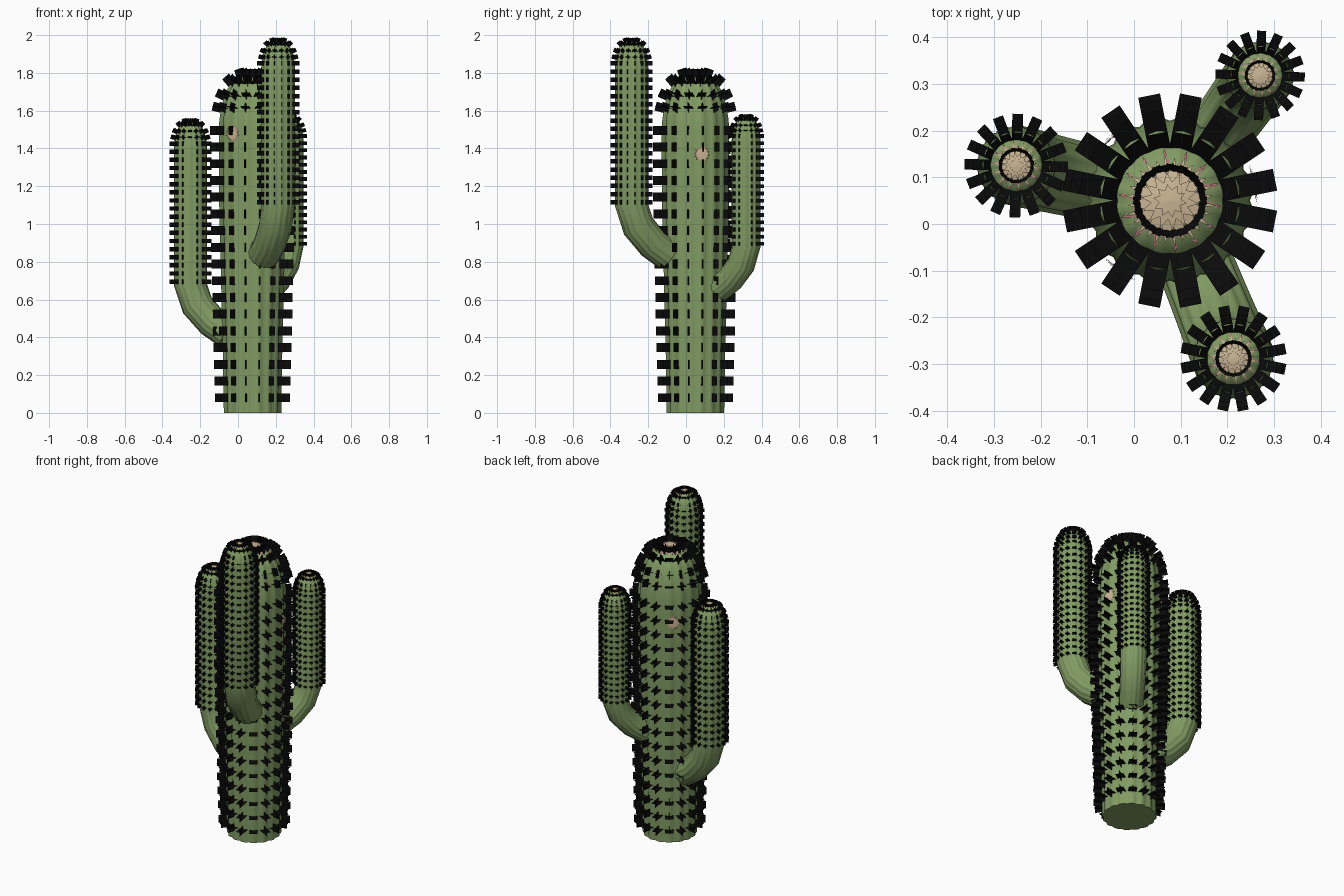
import bpy, bmesh, math
from mathutils import Vector

if "Cube" in bpy.data.objects:
    bpy.data.objects.remove(bpy.data.objects["Cube"])

UP = Vector((0, 0, 1))
RIBS = 16
OFF = math.pi / RIBS
TRUNK = Vector((0.077, 0.05, 0))
# dome profile: depth below tip / R, radius / R
DOME = [(1.6, 1), (1.3, .985), (1.0, .94), (.7, .87), (.45, .78), (.25, .66),
        (.12, .52), (.05, .35), (.01, .15)]


def material(name, col):
    m = bpy.data.materials.new(name)
    m.diffuse_color = (*col, 1)
    m.use_nodes = True
    m.node_tree.nodes["Principled BSDF"].inputs["Base Color"].default_value = m.diffuse_color
    return m


GREEN = material("cactus green", (0.22, 0.33, 0.125))
BLACK = material("spine black", (0.003, 0.003, 0.003))
CREAM = material("petal cream", (0.60, 0.47, 0.30))
PINK = material("petal pink", (0.50, 0.18, 0.20))


def make(name, verts, faces, mats, idx=None, smooth=False):
    me = bpy.data.meshes.new(name)
    me.from_pydata([tuple(v) for v in verts], [], faces)
    for m in mats:
        me.materials.append(m)
    if idx:
        me.polygons.foreach_set("material_index", idx)
    ob = bpy.data.objects.new(name, me)
    bpy.context.collection.objects.link(ob)
    if smooth:
        bm = bmesh.new()
        bm.from_mesh(me)
        bmesh.ops.recalc_face_normals(bm, faces=bm.faces)
        for f in bm.faces:
            f.smooth = len(f.verts) == 4
        bm.to_mesh(me)
        bm.free()
    return ob


def ribbed_body(name, rings, d):
    """Sweep a scalloped section through (point, radius) rings in the plane d / up."""
    n = RIBS * 4
    side = UP.cross(d)
    verts, faces = [], []
    for i, (p, r) in enumerate(rings):
        a, b = rings[max(i - 1, 0)][0], rings[min(i + 1, len(rings) - 1)][0]
        t = (b - a).normalized()
        out = d * t.z - UP * t.dot(d)
        for k in range(n):
            ang = 2 * math.pi * k / n + OFF
            rr = r * (0.94 + 0.06 * abs(math.cos(RIBS / 2 * (ang - OFF))))
            verts.append(p + out * rr * math.cos(ang) + side * rr * math.sin(ang))
    for i in range(len(rings) - 1):
        for k in range(n):
            j = (k + 1) % n
            faces.append((i * n + k, i * n + j, i * n + n + j, i * n + n + k))
    faces.append(tuple(range(n))[::-1])
    faces.append(tuple(range(len(verts) - n, len(verts))))
    make(name, verts, faces, [GREEN], smooth=True)


def spines(name, rows, base, d, R):
    """Two crossed cards per cluster; rows are (height, radius, normal tilt)."""
    verts, faces = [], []
    side = UP.cross(d)
    w = 0.13 * R
    for z, r, tilt in rows:
        for k in range(RIBS):
            ang = 2 * math.pi * k / RIBS + OFF
            o = d * math.cos(ang) + side * math.sin(ang)
            tang = UP.cross(o)
            nor = o * math.cos(tilt) + UP * math.sin(tilt)
            mer = UP * math.cos(tilt) - o * math.sin(tilt)
            p = base + o * r + UP * z
            for ax in (tang, mer):
                c = len(verts)
                lo, hi = p - nor * 0.04 * R, p + nor * 0.26 * R
                verts += [lo - ax * w, lo + ax * w, hi + ax * w, hi - ax * w]
                faces.append((c, c + 1, c + 2, c + 3))
    make(name, verts, faces, [BLACK])


def flower(name, c, nor, R, droop):
    """Tiers of pointed petals: pink below, cream above."""
    nor = nor.normalized()
    u = nor.orthogonal().normalized()
    v = nor.cross(u)
    verts, faces, idx = [], [], []
    # count, length, half width, lift, material, turn
    tiers = [(14, 1.0, .13, .04, 1, 0), (14, .90, .075, .07, 0, 0),
             (14, .82, .12, .10, 0, .5), (14, .55, .10, .16, 0, 0),
             (10, .32, .08, .20, 0, .5)]
    for n, L, w, h, m, turn in tiers:
        for k in range(n):
            a = 2 * math.pi * (k + turn) / n
            e = u * math.cos(a) + v * math.sin(a)
            s = nor.cross(e)
            mid = c + e * .55 * L * R + nor * R * (h - droop * .3 * L * L)
            b = len(verts)
            verts += [c + nor * h * R, mid + s * w * R, c + e * L * R +
                      nor * R * (h - droop * L * L), mid - s * w * R]
            faces.append((b, b + 1, b + 2, b + 3))
            idx.append(m)
    make(name, verts, faces, [CREAM, PINK], idx)


def dome_rows(top, R):
    return [(top - h * R, r * R, t) for h, r, t in
            ((.95, .93, .25), (.60, .83, .45), (.22, .63, .85), (.05, .34, 1.25))]


def dome_rings(base, top, R):
    return [(base + UP * (top - h * R), r * R) for h, r in DOME]


# Trunk, its spines and crown flower
R, top, X = 0.182, 1.785, Vector((1, 0, 0))
prof = [(0, .155), (.3, .160), (.7, .170), (1.1, .180), (1.35, .182)]
ribbed_body("trunk", [(TRUNK + UP * z, r) for z, r in prof] + dome_rings(TRUNK, top, R), X)


def trunk_r(z):
    return min(.182, .154 + .025 * z)


rows = [(.08 + .0885 * i, trunk_r(.08 + .0885 * i), 0) for i in range(17)]
spines("trunk_spines", rows + dome_rows(top, R), TRUNK, X, R)
flower("trunk_crown_flower", TRUNK + UP * top, UP, .112, .32)

# Arms: tip position, radius, height where the elbow ends, top height
arms = {"left_arm": ((-.252, .125), .088, .68, 1.54),
        "front_arm": ((.213, -.288), .090, 1.10, 1.967),
        "back_arm": ((.27, .318), .076, .88, 1.565)}
for name, ((x, y), R, z0, top) in arms.items():
    base = Vector((x, y, 0))
    d = (base - TRUNK).normalized()
    k = R / .088
    rings = [(base - d * a * k + UP * (z0 - b * k), R * s) for a, b, s in
             ((.205, .26, .93), (.118, .20, .95), (.038, .11, .98), (0, 0, 1))]
    ribbed_body(name, rings + dome_rings(base, top, R), d)
    end = top - 1.3 * R
    n = round((end - z0) / (.5 * R))
    rows = [(z0 + .015 + (end - z0 - .015) * i / n, R, 0) for i in range(n + 1)]
    spines(name + "_spines", rows + dome_rows(top, R), base, d, R)
    flower(name + "_crown_flower", base + UP * top, UP, .62 * R, .32)

# Blossoms on the trunk sides
for i, (deg, z) in enumerate(((-126, 1.48), (11, 1.37), (131, 1.39))):
    a = math.radians(deg)
    o = Vector((math.cos(a), math.sin(a), 0))
    flower("side_flower_%d" % (i + 1), TRUNK + o * .181 + UP * z, o, .047, .05)
